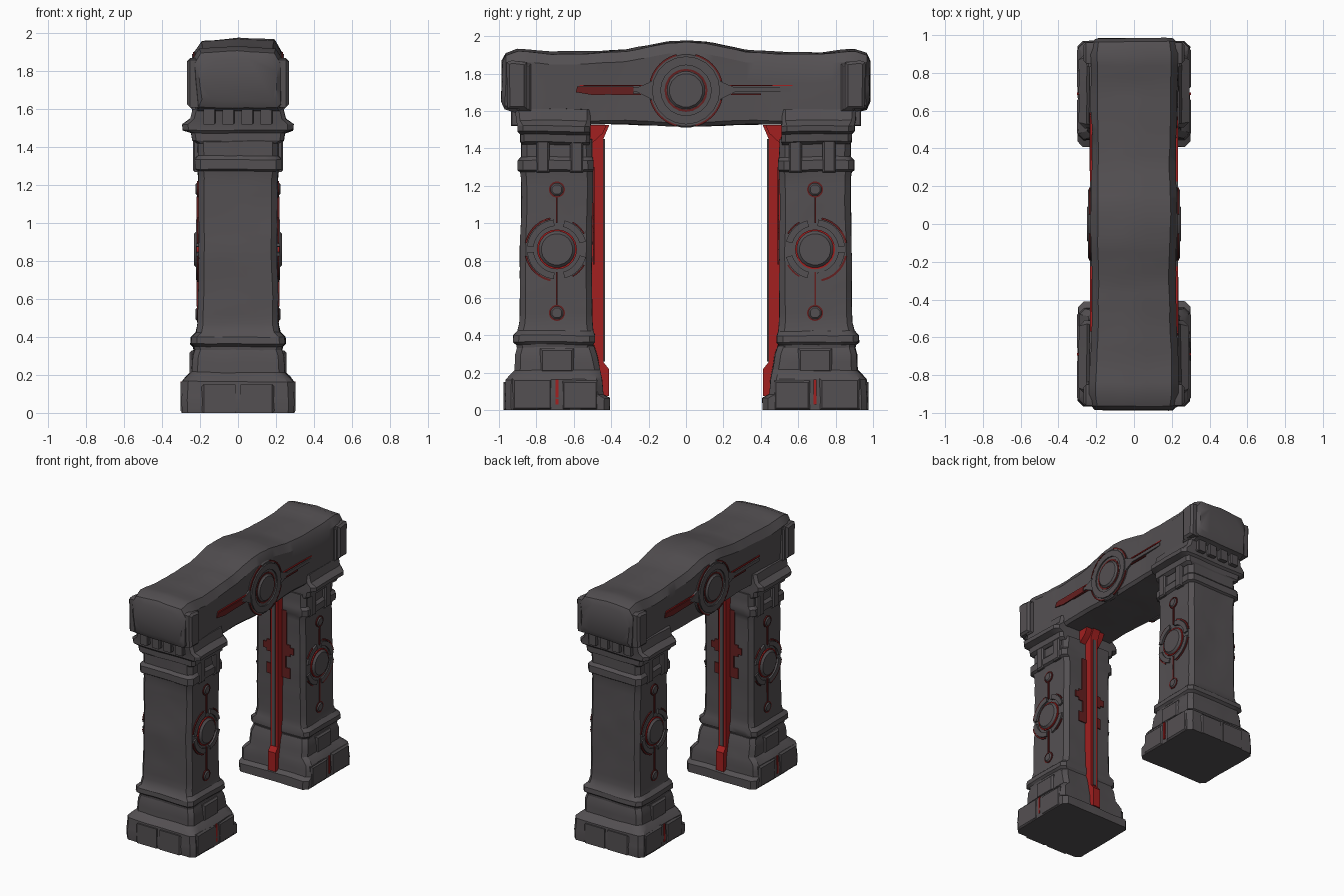
import bpy, bmesh, math
from mathutils import Vector, noise

if "Cube" in bpy.data.objects:
    bpy.data.objects.remove(bpy.data.objects["Cube"])


def material(name, rgb):
    m = bpy.data.materials.new(name)
    m.diffuse_color = (*rgb, 1)
    m.use_nodes = True
    m.node_tree.nodes["Principled BSDF"].inputs["Base Color"].default_value = m.diffuse_color
    return m


STONE = material("dark_stone", (0.088, 0.08, 0.085))
RED = material("glowing_red", (0.36, 0.014, 0.014))
DULL = material("dull_red", (0.13, 0.014, 0.014))


def finish(name, bm, mat, angle=32):
    bmesh.ops.recalc_face_normals(bm, faces=bm.faces[:])
    me = bpy.data.meshes.new(name)
    bm.to_mesh(me)
    bm.free()
    me.materials.append(mat)
    me.shade_smooth()
    me.set_sharp_from_angle(angle=math.radians(angle))
    ob = bpy.data.objects.new(name, me)
    bpy.context.collection.objects.link(ob)
    return ob


def worn(p, amount):
    # weathered stone: broad dents plus finer chips
    n = noise.noise_vector(p * 4.0) + noise.noise_vector(p * 11.0) * 0.4
    q = p + n * amount
    q.z = max(q.z, 0) if p.z > 0.001 else 0
    return q


def loft(name, sections, amount=0.007, step=0.05):
    """Skin a stack of equal-length rings, finely resampled and weathered."""
    bm = bmesh.new()
    n = len(sections[0])
    cuts = [max(1, round((sections[0][(i + 1) % n] - sections[0][i]).length / step))
            for i in range(n)]

    def ring(pts):
        return [pts[i].lerp(pts[(i + 1) % n], j / cuts[i])
                for i in range(n) for j in range(cuts[i])]

    rows = []
    for k, (a, b) in enumerate(zip(sections, sections[1:])):
        parts = max(1, round(min((a[i] - b[i]).length for i in range(n)) / step))
        for j in range(parts):
            rows.append(ring([p.lerp(q, j / parts) for p, q in zip(a, b)]))
    rows.append(ring(sections[-1]))
    rows = [[bm.verts.new(worn(p, amount)) for p in r] for r in rows]
    m = len(rows[0])
    for a, b in zip(rows, rows[1:]):
        for i in range(m):
            bm.faces.new((a[i], a[(i + 1) % m], b[(i + 1) % m], b[i]))
    bm.faces.new(rows[0])
    bm.faces.new(rows[-1])
    return finish(name, bm, STONE)


def plan(z, hx, y0, y1, c, s):
    """Chamfered rectangle at height z; s picks the pillar's side."""
    pts = [(-hx + c, y0), (hx - c, y0), (hx, y0 + c), (hx, y1 - c),
           (hx - c, y1), (-hx + c, y1), (-hx, y1 - c), (-hx, y0 + c)]
    return [Vector((x, y * s, z)) for x, y in pts]


def slab(name, outline, x0, x1, mat, sx=1, sy=1, bevel=0.0):
    """Prism with a (y, z) outline, extruded in x."""
    bm = bmesh.new()
    a = [bm.verts.new((x0 * sx, y * sy, z)) for y, z in outline]
    b = [bm.verts.new((x1 * sx, y * sy, z)) for y, z in outline]
    n = len(a)
    bm.faces.new(a)
    top = bm.faces.new(b)
    for i in range(n):
        bm.faces.new((a[i], a[(i + 1) % n], b[(i + 1) % n], b[i]))
    if bevel:
        bmesh.ops.bevel(bm, geom=top.edges[:], offset=bevel, segments=1, affect='EDGES')
    return finish(name, bm, mat)


def rect(y0, y1, z0, z1):
    return [(y0, z0), (y1, z0), (y1, z1), (y0, z1)]


def arc(cy, cz, r0, r1, a0, a1, n=10):
    t = [math.radians(a0 + (a1 - a0) * i / n) for i in range(n + 1)]
    return ([(cy + r1 * math.cos(a), cz + r1 * math.sin(a)) for a in t] +
            [(cy + r0 * math.cos(a), cz + r0 * math.sin(a)) for a in reversed(t)])


def disc(cy, cz, r, n=20):
    return [(cy + r * math.cos(2 * math.pi * (i + .5) / n),
             cz + r * math.sin(2 * math.pi * (i + .5) / n)) for i in range(n)]


def ring(name, cy, cz, r0, r1, x0, x1, mat, sx, sy):
    for a in (0, 180):
        slab(name, arc(cy, cz, r0, r1, a, a + 180), x0, x1, mat, sx, sy)


# (z, half width, inner y, outer y, chamfer)
BASE = [(0, .295, .41, .965, .03), (.065, .298, .41, .968, .03), (.085, .296, .445, .966, .03),
        (.165, .292, .45, .962, .03), (.19, .272, .455, .94, .03), (.215, .245, .46, .915, .03),
        (.30, .243, .475, .912, .03), (.345, .228, .49, .90, .03)]
SHAFT = [(.30, .225, .50, .90, .03), (.35, .235, .495, .905, .03), (.365, .25, .485, .925, .03),
         (.40, .248, .485, .922, .03), (.425, .222, .495, .90, .03), (.47, .213, .50, .89, .03),
         (.86, .209, .50, .885, .03), (1.24, .208, .50, .88, .03), (1.275, .212, .50, .885, .03),
         (1.285, .23, .495, .90, .03), (1.335, .23, .495, .90, .03), (1.355, .212, .50, .88, .03),
         (1.45, .212, .50, .88, .03)]
CAPITAL = [(1.42, .218, .515, .875, .02), (1.435, .24, .51, .885, .02), (1.475, .246, .51, .885, .02),
           (1.49, .29, .51, .90, .03), (1.52, .292, .51, .90, .03), (1.55, .25, .51, .905, .02),
           (1.61, .235, .51, .91, .02)]

for s in (-1, 1):
    for name, rows in (("pillar_base", BASE), ("pillar_shaft", SHAFT), ("capital", CAPITAL)):
        loft(name, [plan(*r, s) for r in rows], 0.006)

    # red strip down the middle of the inner face, flared at the top
    strip = [(.41, 1.525), (.44, 1.455), (.44, .255), (.412, .22), (.412, .075),
             (.46, .075), (.46, .22), (.51, .27), (.51, 1.525)]
    slab("inner_red_strip", strip, -.032, .032, RED, 1, s)
    slab("strip_flare", [(.425, 1.525), (.445, 1.48), (.51, 1.42), (.51, 1.525)],
         -.08, .08, RED, 1, s)
    slab("strip_stone_edge", rect(.434, .441, .26, 1.45), -.012, .012, STONE, 1, s)

    # dull red stains beside the strip
    for x0, x1, z0, z1 in ((-.10, -.03, .95, 1.04), (-.07, -.03, 1.04, 1.30),
                           (.03, .10, .78, .86), (.03, .065, .86, 1.0), (-.13, -.10, .97, 1.02)):
        for k in (-1, 1):
            slab("stain", rect(.489, .497, z0, z1), x0 * s * k, x1 * s * k, DULL, 1, s)

    # teeth under the beam end and the seam in the plinth's outer face
    for x in (-.15, -.05, .05, .15):
        slab("end_tooth", rect(.88, .935, 1.52, 1.61), x - .032, x + .032, STONE, 1, s, .006)
    for k in (-1, 1):
        slab("outer_plinth_block", rect(.93, .975, 0, .15), .012 * k, .2 * k, STONE, 1, s, .02)

    for sx in (-1, 1):
        def add(name, outline, x0, x1, mat, bevel=0.0):
            slab(name, outline, x0, x1, mat, sx, s, bevel)

        # plinth face blocks either side of a red slit
        add("plinth_block", rect(.47, .665, 0, .16), .27, .303, STONE, .012)
        add("plinth_block", rect(.715, .93, 0, .17), .27, .303, STONE, .012)
        add("plinth_slit", rect(.683, .697, .03, .165), .294, .302, RED)
        add("plinth_step", rect(.60, .78, .20, .33), .22, .255, STONE, .012)

        # hanging brackets under the capital
        for y in (.585, .765):
            add("bracket", rect(y - .035, y + .035, 1.27, 1.45), .19, .238, STONE, .01)

        # round boss with red outline, small bosses and connecting lines
        c = (.69, .86)
        add("boss", disc(*c, .098), .19, .232, STONE, .014)
        ring("boss_outline", *c, .096, .107, .209, .218, RED, sx, s)
        for a0, a1 in ((12, 78), (-78, -12)):
            add("boss_arc", arc(*c, .163, .174, a0, a1), .209, .217, DULL)
            add("boss_band", arc(*c, .125, .16, a0 - 6, a1 + 6), .19, .221, STONE)
        for a0, a1 in ((105, 165), (195, 255)):
            add("boss_band", arc(*c, .125, .16, a0, a1), .19, .221, STONE)
            add("boss_arc", arc(*c, .163, .171, a0 + 15, a1 - 15), .209, .217, DULL)
        for z in (1.18, .52):
            add("small_boss", disc(.69, z, .036, 8), .19, .224, STONE, .008)
            ring("small_boss_outline", .69, z, .035, .043, .208, .217, DULL, sx, s)
        add("boss_line", rect(.686, .695, 1.0, 1.14), .209, .218, DULL)
        add("boss_line", rect(.686, .695, .56, .74), .209, .218, DULL)

        # side plates wrapping the beam ends
        add("beam_end_plate", [(.85, 1.61), (.955, 1.61), (.96, 1.86), (.93, 1.87), (.85, 1.86)],
            .2, .268, STONE, .015)
        add("beam_end_plate_lip", rect(.83, .90, 1.60, 1.85), .2, .252, STONE, .01)

# beam: (y, half width, bottom, top), mirrored about the middle
HALF = [(.985, .205, 1.65, 1.87), (.965, .225, 1.61, 1.91), (.90, .234, 1.59, 1.935),
        (.84, .234, 1.53, 1.932), (.72, .232, 1.528, 1.918), (.50, .224, 1.53, 1.92),
        (.32, .222, 1.53, 1.932), (.20, .224, 1.525, 1.955), (.10, .226, 1.52, 1.975)]
rows = ([(-y, *r) for y, *r in HALF] + [(0, .226, 1.52, 1.982)] + HALF[::-1])
loft("beam", [[Vector((x, y, z)) for x, z in (
    (-h + .02, b), (h - .02, b), (h, b + .02), (h, t - .07), (h - .035, t - .015),
    (0, t), (-h + .035, t - .015), (-h, t - .07))] for y, h, b, t in rows], 0.008)

# beam medallion and side grooves on both faces
M = (0, 1.71)
for sx in (-1, 1):
    slab("medallion_plate", disc(*M, .2, 28), .2, .234, STONE, sx, 1, .008)
    ring("medallion_rim", *M, .135, .182, .22, .243, STONE, sx, 1)
    slab("medallion_hub", disc(*M, .102, 16), .22, .25, STONE, sx, 1, .012)
    ring("hub_outline", *M, .104, .115, .228, .237, DULL, sx, 1)
    for a in (15, 105, 195, 285):
        slab("medallion_arc", arc(*M, .19, .20, a, a + 60), .230, .238, DULL, sx, 1)
    for s in (-1, 1):
        slab("beam_band", [(.18, 1.66), (.26, 1.70), (.56, 1.70), (.56, 1.725), (.26, 1.725),
                           (.18, 1.76)], .2, .234, STONE, sx, s)
        slab("groove_line", rect(.21, .57, 1.732, 1.74), .223, .232, RED, sx, s)
        slab("groove_line", rect(.24, .40, 1.685, 1.693), .223, .232, DULL, sx, s)
    # worn patch where the groove is exposed
    slab("groove_patch", [(.28, 1.69), (.50, 1.685), (.59, 1.70), (.58, 1.732), (.28, 1.73)],
         .228, .2365, DULL, sx, -sx)
